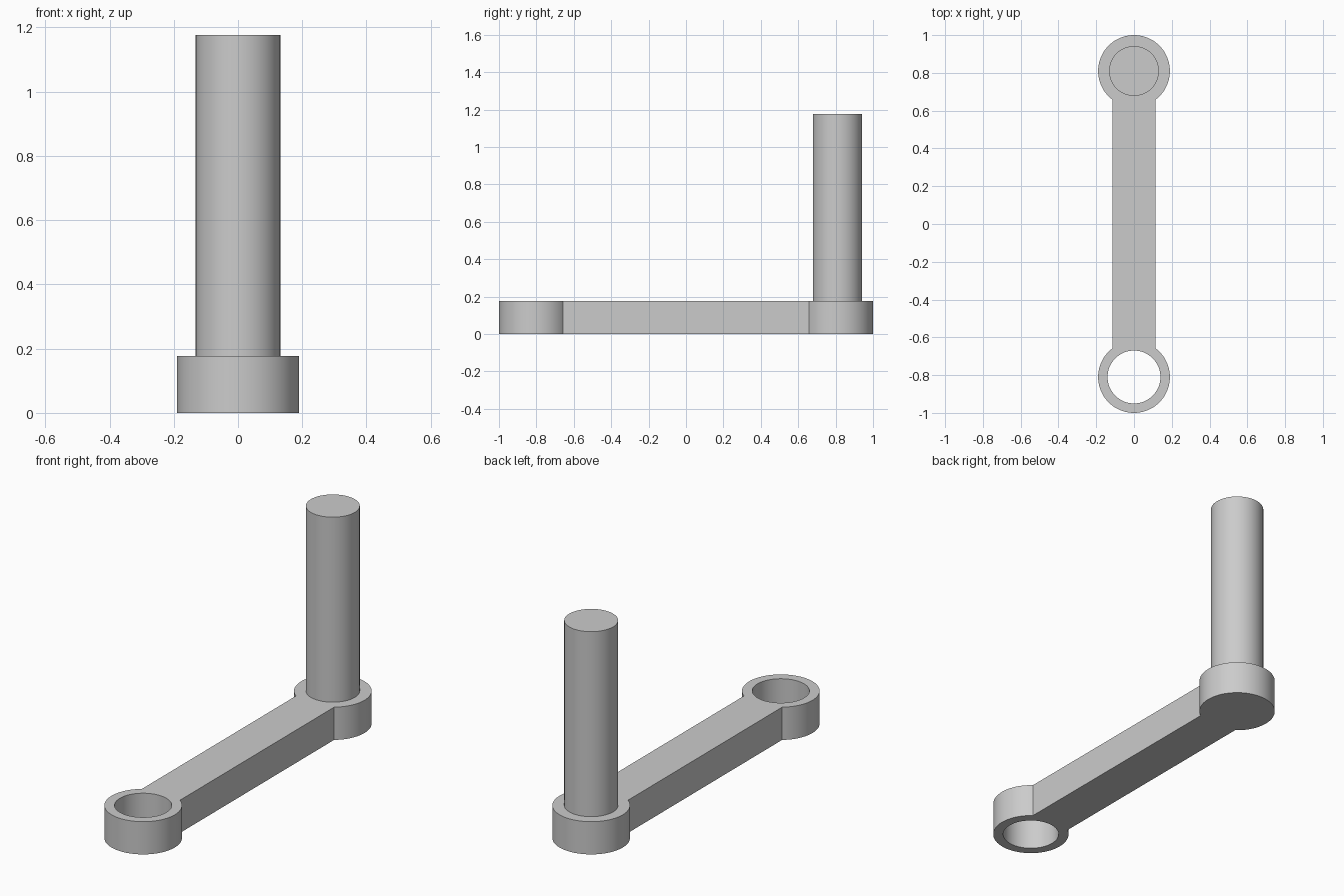
import bpy, bmesh, math

if "Cube" in bpy.data.objects:
    bpy.data.objects.remove(bpy.data.objects["Cube"])

BOSS_R, HOLE_R, PIN_R = 0.19, 0.14, 0.132
BAR_HALF, END_Y = 0.114, 0.81
THICK, TOP = 0.177, 1.177


def arc(cy, r, start, sweep, n):
    return [(r * math.cos(start + sweep * i / n), cy + r * math.sin(start + sweep * i / n))
            for i in range(n + 1)]


def extruded(name, loops, z0, z1):
    """Fill closed outlines (inner ones become holes) and extrude upwards."""
    bm = bmesh.new()
    edges = []
    for loop in loops:
        vs = [bm.verts.new((x, y, z0)) for x, y in loop]
        edges += [bm.edges.new((v, vs[(i + 1) % len(vs)])) for i, v in enumerate(vs)]
    bmesh.ops.triangle_fill(bm, edges=edges, use_beauty=True, use_dissolve=False)
    ext = bmesh.ops.extrude_face_region(bm, geom=bm.faces[:], use_keep_orig=True)
    for v in (g for g in ext["geom"] if isinstance(g, bmesh.types.BMVert)):
        v.co.z = z1
    bmesh.ops.recalc_face_normals(bm, faces=bm.faces[:])
    mesh = bpy.data.meshes.new(name)
    bm.to_mesh(mesh)
    bm.free()
    ob = bpy.data.objects.new(name, mesh)
    bpy.context.collection.objects.link(ob)
    bpy.ops.object.select_all(action='DESELECT')
    ob.select_set(True)
    bpy.context.view_layer.objects.active = ob
    bpy.ops.object.shade_smooth_by_angle(angle=math.radians(30))
    return ob


# Crank arm: straight bar joining two round bosses, with a through hole at the front
a = math.acos(BAR_HALF / BOSS_R)
sweep = math.pi + 2 * a
outline = arc(END_Y, BOSS_R, -a, sweep, 72) + arc(-END_Y, BOSS_R, math.pi - a, sweep, 72)
hole = arc(-END_Y, HOLE_R, 0, 2 * math.pi, 72)[:-1]
extruded("crank_arm", [outline, hole], 0, THICK)

# Upright handle pin on the rear boss
extruded("handle_pin", [arc(END_Y, PIN_R, 0, 2 * math.pi, 72)[:-1]], THICK, TOP)
